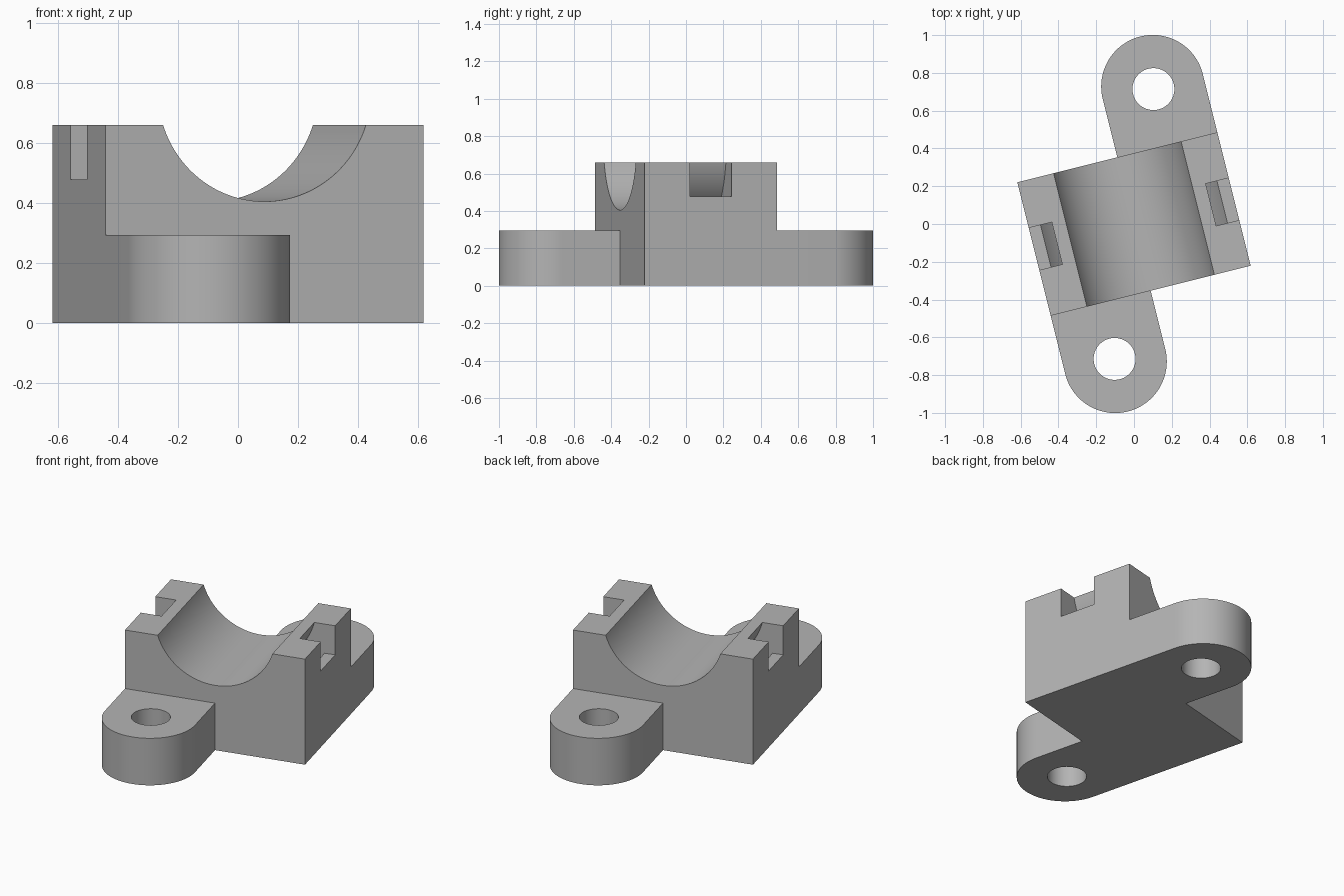
import bpy, bmesh
from math import sin, cos, pi, sqrt, asin, atan2
from mathutils import Matrix

cube = bpy.data.objects.get("Cube")
if cube:
    bpy.data.objects.remove(cube, do_unlink=True)

HALF_W, HALF_D, HEIGHT = 0.546, 0.364, 0.66   # saddle block
BORE_R, AXIS_Z = 0.365, 0.77                  # cradle
LUG_H, LUG_R, LUG_V = 0.294, 0.273, 0.682     # mounting lugs
HOLE_R, HOLE_V = 0.111, 0.668
TIE_IN, TIE_OUT, TIE_HALF, TIE_Z = 0.434, 0.563, 0.115, 0.478  # strap channel
TURN = atan2(1, 4)

grey = bpy.data.materials.new("plain grey")
grey.use_nodes = True
colour = (0.46, 0.46, 0.46, 1)
grey.diffuse_color = colour
grey.node_tree.nodes["Principled BSDF"].inputs["Base Color"].default_value = colour


def arc(cx, cy, r, a0, a1, n=64):
    return [(cx + r * cos(a0 + (a1 - a0) * i / n),
             cy + r * sin(a0 + (a1 - a0) * i / n)) for i in range(n + 1)]


def prism(name, points, start, end, along_depth=False):
    """Extrude an outline along z, or a width/height section along depth."""
    bm = bmesh.new()
    place = (lambda p: (p[0], start, p[1])) if along_depth else (lambda p: (p[0], p[1], start))
    face = bm.faces.new([bm.verts.new(place(p)) for p in points])
    moved = bmesh.ops.extrude_face_region(bm, geom=[face])["geom"]
    shift = (0, end - start, 0) if along_depth else (0, 0, end - start)
    bmesh.ops.translate(bm, vec=shift, verts=[g for g in moved if isinstance(g, bmesh.types.BMVert)])
    bmesh.ops.recalc_face_normals(bm, faces=bm.faces)
    mesh = bpy.data.meshes.new(name)
    bm.to_mesh(mesh)
    bm.free()
    mesh.materials.append(grey)
    obj = bpy.data.objects.new(name, mesh)
    bpy.context.collection.objects.link(obj)
    return obj


def combine(target, tool, operation):
    mod = target.modifiers.new(operation.lower(), 'BOOLEAN')
    mod.operation, mod.object, mod.solver = operation, tool, 'EXACT'
    bpy.context.view_layer.objects.active = target
    bpy.ops.object.modifier_apply(modifier=mod.name)
    bpy.data.objects.remove(tool, do_unlink=True)


# Saddle block with its round cradle
dip = asin((AXIS_Z - HEIGHT) / BORE_R)
section = [(-HALF_W, 0), (HALF_W, 0), (HALF_W, HEIGHT)]
section += arc(0, AXIS_Z, BORE_R, -dip, -pi + dip)
section += [(-HALF_W, HEIGHT)]
body = prism("saddle_clamp", section, -HALF_D, HALF_D, True)

# Rounded mounting lugs at opposite corners, each with a bolt hole
for side, label in ((1, "back"), (-1, "front")):
    outline = [(0, HALF_D - 0.1), (HALF_W, HALF_D - 0.1)]
    outline += arc(LUG_R, LUG_V, LUG_R, 0, pi)
    lug = prism(label + "_lug", [(side * x, side * y) for x, y in outline], 0, LUG_H)
    hole = prism(label + "_hole", arc(side * LUG_R, side * HOLE_V, HOLE_R, 0, 2 * pi)[:-1], -0.1, 0.5)
    combine(lug, hole, 'DIFFERENCE')
    combine(body, lug, 'UNION')

# Strap channel: side notches joined by a curved tunnel under the cradle
drop = asin((AXIS_Z - TIE_Z) / TIE_OUT)
channel = [(-0.7, 0.8), (-0.7, TIE_Z)]
channel += arc(0, AXIS_Z, TIE_OUT, -pi + drop, -drop)
channel += [(0.7, TIE_Z), (0.7, 0.8), (TIE_IN, 0.8)]
channel += arc(0, AXIS_Z, TIE_IN, 0, -pi) + [(-TIE_IN, 0.8)]
combine(body, prism("strap_channel", channel, -TIE_HALF, TIE_HALF, True), 'DIFFERENCE')

# Turn into place and smooth the curved walls
body.data.transform(Matrix.Rotation(TURN, 4, 'Z'))
for obj in bpy.context.selected_objects:
    obj.select_set(False)
body.select_set(True)
bpy.context.view_layer.objects.active = body
bpy.ops.object.shade_smooth_by_angle(angle=pi / 6)
